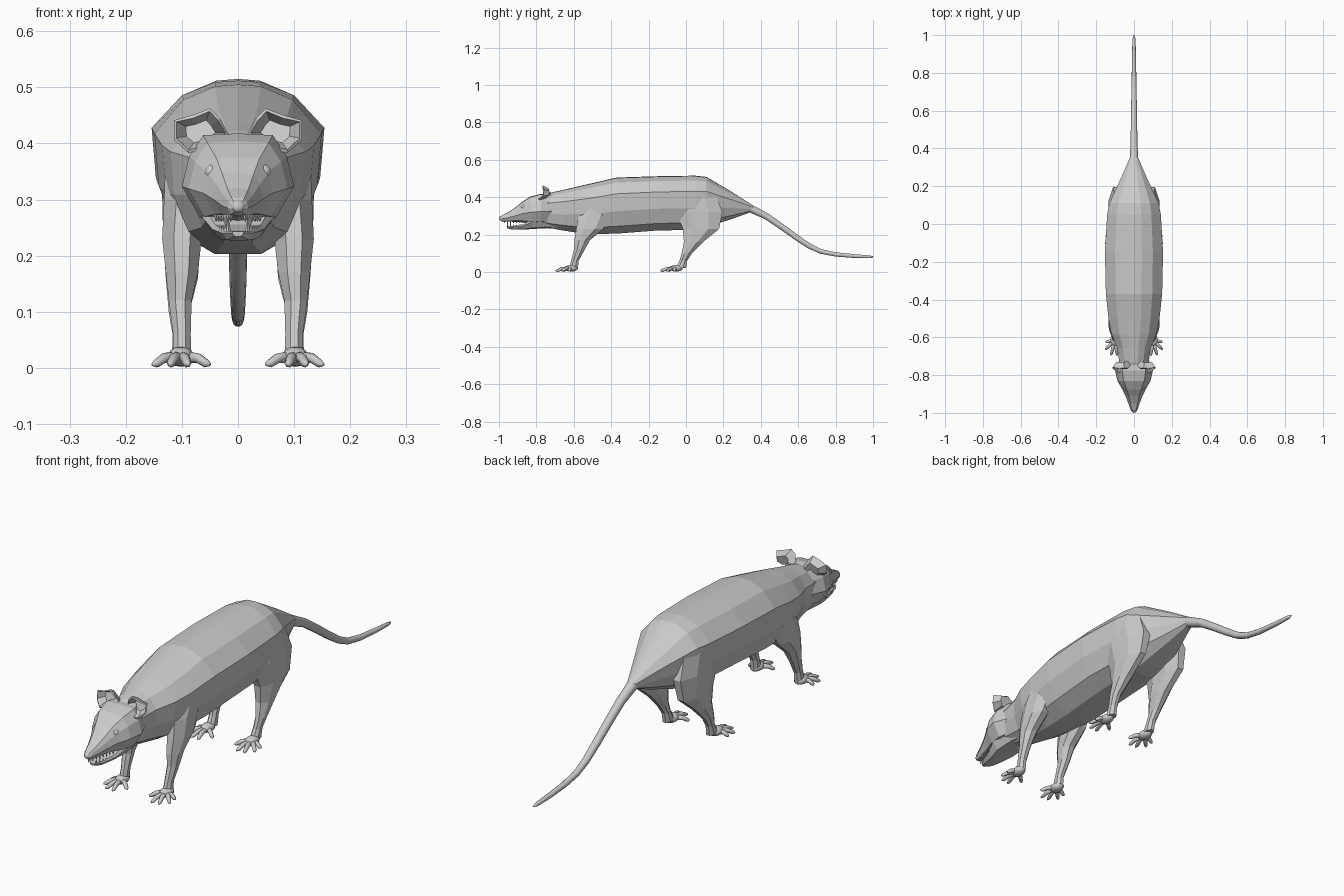
import bpy, bmesh, math
from mathutils import Vector

if "Cube" in bpy.data.objects:
    bpy.data.objects.remove(bpy.data.objects["Cube"])


def finish(name, bm, smooth=False, mirror=False):
    bmesh.ops.recalc_face_normals(bm, faces=bm.faces)
    me = bpy.data.meshes.new(name)
    bm.to_mesh(me)
    bm.free()
    for p in me.polygons:
        p.use_smooth = smooth
    ob = bpy.data.objects.new(name, me)
    bpy.context.collection.objects.link(ob)
    if mirror:
        m = ob.modifiers.new("Mirror", 'MIRROR')
        m.use_clip = False
        m.use_mirror_merge = False
    return ob


def loft(bm, rings):
    loops = [[bm.verts.new(p) for p in r] for r in rings]
    n = len(loops[0])
    for a, b in zip(loops, loops[1:]):
        for i in range(n):
            j = (i + 1) % n
            bm.faces.new((a[i], a[j], b[j], b[i]))
    bm.faces.new(loops[0])
    bm.faces.new(loops[-1][::-1])


def section(y, zb, zt, w, half):
    # half outline as (width fraction, height fraction), mirrored in x
    full = half + [(-x, h) for x, h in reversed(half) if x > 0]
    return [(x * w, y, zb + h * (zt - zb)) for x, h in full]


def tube(bm, path, radii, sides=8):
    pts = [Vector(p) for p in path]
    rings = []
    for i, (p, r) in enumerate(zip(pts, radii)):
        t = (pts[min(i + 1, len(pts) - 1)] - pts[max(i - 1, 0)]).normalized()
        s = t.cross(Vector((0, 0, 1))).normalized()
        u = s.cross(t)
        rings.append([p + r * (math.cos(a) * s + math.sin(a) * u)
                      for a in (2 * math.pi * k / sides for k in range(sides))])
    loft(bm, rings)


def ball(bm, c, r, seg=10):
    ret = bmesh.ops.create_uvsphere(bm, u_segments=seg, v_segments=seg - 3, radius=1)
    for v in ret['verts']:
        v.co = Vector([v.co[i] * r[i] + c[i] for i in range(3)])


# Body
half = [(0, 1), (.27, .99), (.65, .91), (1, .71), (.95, .4), (.74, .13), (.3, 0), (0, 0)]
bm = bmesh.new()
loft(bm, [section(*s, half) for s in [
    (.36, .325, .355, .018), (.25, .285, .425, .066), (.11, .24, .508, .13),
    (.05, .225, .515, .142), (-.15, .222, .512, .154), (-.37, .205, .505, .149),
    (-.5, .203, .475, .135), (-.58, .21, .457, .12), (-.66, .222, .438, .088),
    (-.73, .235, .423, .078), (-.78, .25, .405, .076)]])
finish("body", bm)

# Head and upper jaw
head = [(0, 1), (.62, .98), (.87, .75), (1, .42), (.68, .08), (0, 0)]
bm = bmesh.new()
loft(bm, [section(*s, head) for s in [
    (-.72, .26, .415, .078), (-.775, .255, .418, .1), (-.83, .258, .404, .088),
    (-.875, .265, .376, .062), (-.91, .268, .347, .045), (-.95, .269, .32, .03),
    (-.985, .271, .303, .018), (-.995, .277, .294, .01)]])
finish("head", bm)

# Lower jaw
bm = bmesh.new()
jaw = [(0, 1), (.9, 1), (1, .7), (.65, .1), (0, 0)]
loft(bm, [section(*s, jaw) for s in [
    (-.957, .234, .243, .01), (-.925, .226, .246, .028), (-.87, .226, .256, .046),
    (-.82, .23, .285, .064), (-.74, .234, .3, .062), (-.68, .23, .3, .06)]])
finish("lower_jaw", bm)

# Nose
bm = bmesh.new()
ball(bm, (0, -.988, .287), (.013, .012, .012))
finish("nose", bm, True)

# Eyes with lids
bm = bmesh.new()
ball(bm, (.045, -.868, .349), (.014, .014, .014), 12)
finish("eyes", bm, True, True)

# Teeth
bm = bmesh.new()
for i in range(7):
    t = i / 6
    y, x = -.97 + .095 * t, .013 + .026 * t
    for up in (1, -1):
        if up < 0 and i == 0:
            continue
        z, h = (.273, .024 if i == 2 else .012) if up > 0 else (.243, .022 if i == 1 else .011)
        loft(bm, [[(x + r * math.cos(a), y + r * math.sin(a), z - up * d)
                   for a in (math.pi * k / 2 for k in range(4))]
                  for r, d in ((.0045, 0), (.001, h))])
finish("teeth", bm, False, True)

# Ears
bm = bmesh.new()
rim = [(.02, -.75, .418), (.034, -.765, .443), (.05, -.765, .46), (.08, -.765, .448),
       (.112, -.76, .44), (.112, -.765, .408), (.088, -.785, .386), (.062, -.79, .392)]
mid = Vector((.066, -.735, .418))
outer = [bm.verts.new(p) for p in rim]
inner = [bm.verts.new(mid + (Vector(p) - mid) * .6 + Vector((0, .018, 0))) for p in rim]
for i in range(8):
    j = (i + 1) % 8
    bm.faces.new((outer[i], outer[j], inner[j], inner[i]))
bm.faces.new(inner)
ear = finish("ears", bm, False, True)
sol = ear.modifiers.new("Thickness", 'SOLIDIFY')
sol.thickness, sol.offset = .006, 0

# Legs: rings of (z, y centre, y radius, x centre, x radius)
legs = {
    "front_legs": [(.38, -.46, .07, .088, .044), (.3, -.49, .09, .094, .041),
                   (.23, -.515, .078, .1, .038), (.17, -.555, .045, .1, .031),
                   (.12, -.57, .031, .103, .022), (.06, -.594, .022, .1, .017),
                   (.02, -.602, .026, .1, .018)],
    "hind_legs": [(.41, .05, .12, .085, .05), (.32, .07, .135, .094, .045),
                  (.23, .08, .105, .1, .036), (.16, .04, .055, .1, .031),
                  (.1, .004, .03, .105, .02), (.06, -.014, .022, .101, .017),
                  (.02, -.028, .03, .1, .019)]}
for name, rings in legs.items():
    bm = bmesh.new()
    loft(bm, [[(xc + rx * math.cos(a), yc + ry * math.sin(a), z)
               for a in (math.pi * (k + .5) / 4 for k in range(8))]
              for z, yc, ry, xc, rx in rings])
    finish(name, bm, False, True)

# Feet with five splayed toes
toes = [(.151, -.625), (.152, -.665), (.122, -.695), (.089, -.697), (.05, -.655)]
for name, dy in (("front_feet", 0), ("hind_feet", .56)):
    bm = bmesh.new()
    ball(bm, (.102, -.613 + dy, .02), (.025, .036, .018))
    base = Vector((.102, -.615 + dy, .02))
    for x, y in toes:
        tip = Vector((x, y + dy, .006))
        knuckle = base.lerp(tip, .6) + Vector((0, 0, .006))
        tube(bm, [base, knuckle, base.lerp(tip, .88), tip],
             [.011, .009, .0075, .003], 7)
    finish(name, bm, True, True)

# Tail
bm = bmesh.new()
tube(bm, [(0, .27, .365), (0, .35, .337), (0, .43, .298), (0, .51, .243), (0, .59, .185),
          (0, .66, .138), (0, .72, .11), (0, .8, .094), (0, .9, .085), (0, .98, .081), (0, 1, .081)],
     [.034, .022, .018, .017, .016, .0145, .013, .012, .0105, .008, .003], 10)
finish("tail", bm, True)
